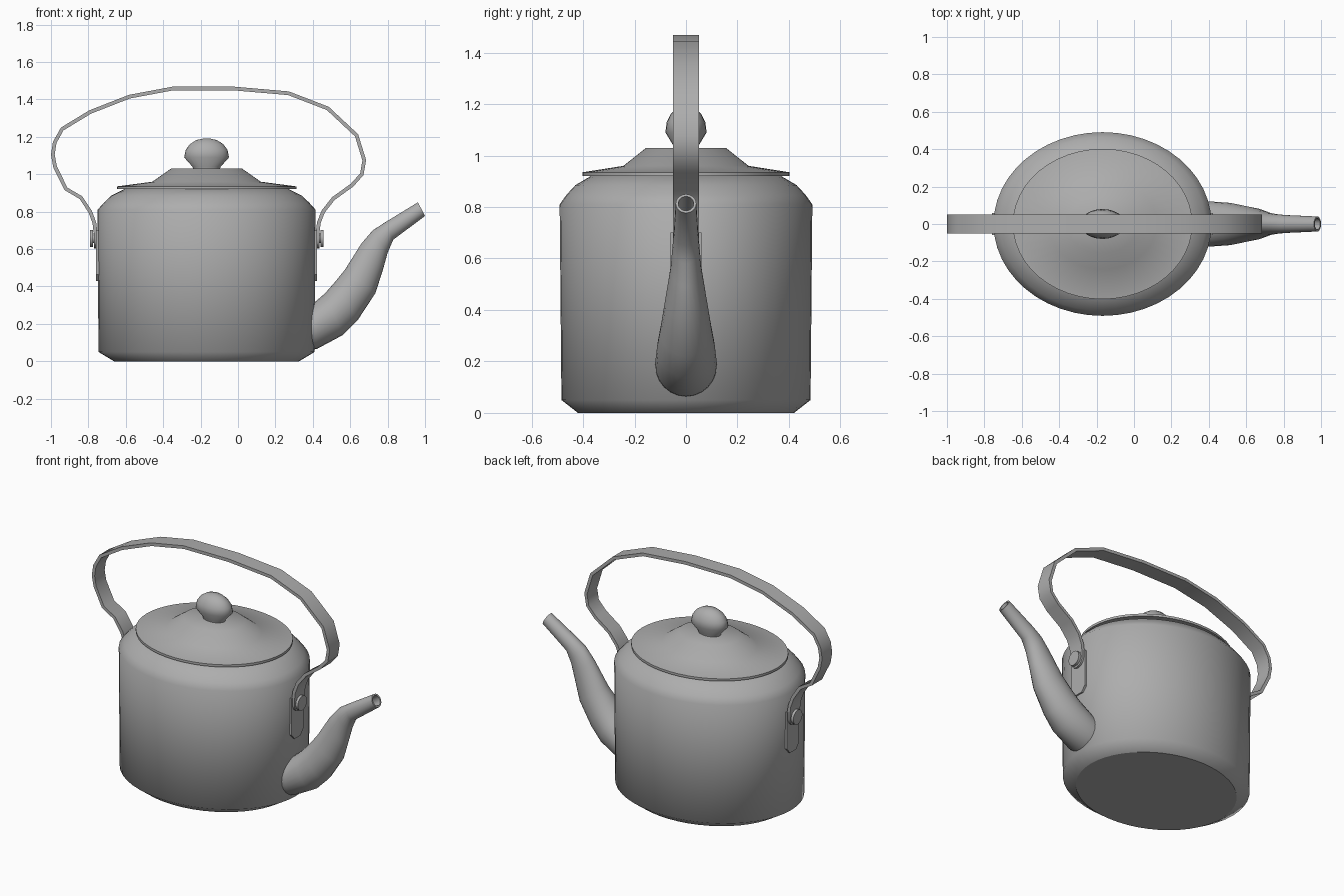
import bpy, bmesh, math
from mathutils import Vector

if "Cube" in bpy.data.objects:
    bpy.data.objects.remove(bpy.data.objects["Cube"])

CX = -0.168  # centre of the oval body
TAU = math.tau

# Dark grey metal
metal = bpy.data.materials.new("dark_metal")
metal.diffuse_color = (0.42, 0.42, 0.42, 1)
metal.use_nodes = True
metal.node_tree.nodes["Principled BSDF"].inputs["Base Color"].default_value = metal.diffuse_color


def make(name, verts, faces, angle=None):
    me = bpy.data.meshes.new(name)
    me.from_pydata(verts, [], faces)
    me.materials.append(metal)
    bm = bmesh.new()
    bm.from_mesh(me)
    bmesh.ops.recalc_face_normals(bm, faces=bm.faces)
    bm.to_mesh(me)
    bm.free()
    ob = bpy.data.objects.new(name, me)
    bpy.context.collection.objects.link(ob)
    if angle:
        bpy.ops.object.select_all(action='DESELECT')
        bpy.context.view_layer.objects.active = ob
        ob.select_set(True)
        bpy.ops.object.shade_smooth_by_angle(angle=math.radians(angle))
    return ob


def loft(name, rings, angle=None):
    """Skin equal-sized closed rings and cap both ends."""
    n = len(rings[0])
    verts = [v for r in rings for v in r]
    faces = [(i * n + j, i * n + (j + 1) % n, (i + 1) * n + (j + 1) % n, (i + 1) * n + j)
             for i in range(len(rings) - 1) for j in range(n)]
    faces += [tuple(range(n))[::-1], tuple(range(len(verts) - n, len(verts)))]
    return make(name, verts, faces, angle)


def oval_lathe(name, profile, n, angle):
    """Profile rows are (x radius, y radius, z)."""
    return loft(name, [[(CX + rx * math.cos(TAU * j / n), ry * math.sin(TAU * j / n), z)
                        for j in range(n)] for rx, ry, z in profile], angle)


def x_prism(name, outline, x0, x1, angle=None):
    """Extrude a (y, z) outline along x."""
    return loft(name, [[(x, y, z) for y, z in outline] for x in (x0, x1)], angle)


# Body, with a flat base and otherwise soft edges
body = oval_lathe("body", [(0.495, 0.42, 0), (0.578, 0.484, 0.05), (0.583, 0.491, 0.81),
                           (0.55, 0.465, 0.847), (0.51, 0.43, 0.885), (0.43, 0.362, 0.925)], 48, 70)
body.data.polygons[-2].use_smooth = False

# Lid with thin overhanging rim
oval_lathe("lid", [(0.42, 0.35, 0.925), (0.48, 0.402, 0.92), (0.48, 0.402, 0.935),
                   (0.29, 0.243, 0.96), (0.19, 0.155, 1.03)], 48, 45)

# Knob
oval_lathe("lid_knob", [(0.07, 0.048, 1.02), (0.075, 0.05, 1.04), (0.12, 0.08, 1.09),
                        (0.112, 0.075, 1.13), (0.09, 0.06, 1.16), (0.055, 0.037, 1.183),
                        (0.012, 0.008, 1.192)], 24, 60)

# Spout: each section is upper point, lower point, half width in y
sections = [((0.36, 0.28), (0.36, 0.06), 0.118), ((0.415, 0.32), (0.42, 0.065), 0.12),
            ((0.465, 0.363), (0.56, 0.14), 0.113), ((0.515, 0.42), (0.64, 0.22), 0.1),
            ((0.57, 0.487), (0.735, 0.365), 0.083), ((0.66, 0.63), (0.775, 0.49), 0.06),
            ((0.72, 0.70), (0.80, 0.58), 0.053), ((0.785, 0.742), (0.83, 0.65), 0.048),
            ((0.962, 0.85), (1.0, 0.777), 0.04)]


def section_ring(sec, s=1.0, n=24):
    up, lo = Vector(sec[0]), Vector(sec[1])
    mid, half = (up + lo) / 2, (up - lo) / 2 * s
    return [(mid.x + half.x * math.cos(TAU * j / n), sec[2] * s * math.sin(TAU * j / n),
             mid.y + half.y * math.cos(TAU * j / n)) for j in range(n)]


loft("spout", [section_ring(s) for s in sections]
     + [section_ring(s, 0.75) for s in sections[:3:-1]], 45)

# Handle: flat metal strap swept along a path in the xz plane
path = [Vector(p) for p in (
    (-0.762, 0.69), (-0.768, 0.74), (-0.79, 0.80), (-0.84, 0.875), (-0.92, 0.922),
    (-0.978, 1.04), (-0.99, 1.105), (-0.98, 1.17), (-0.94, 1.242), (-0.79, 1.333),
    (-0.58, 1.415), (-0.35, 1.458), (-0.03, 1.459), (0.27, 1.433), (0.48, 1.352),
    (0.634, 1.208), (0.675, 1.075), (0.662, 1.0), (0.61, 0.942), (0.51, 0.87),
    (0.455, 0.80), (0.432, 0.74), (0.426, 0.69))]
rings = []
for i, p in enumerate(path):
    t = (path[min(i + 1, len(path) - 1)] - path[max(i - 1, 0)]).normalized()
    o = Vector((-t.y, t.x)) * 0.01
    rings.append([(p.x + o.x * a, 0.051 * b, p.y + o.y * a)
                  for a, b in ((-1, -1), (1, -1), (1, 1), (-1, 1))])
loft("handle", rings, 45)

# Mounts on both sides: plate, rounded strap end and rivet
plate = [(-0.06, 0.70), (0.06, 0.70), (0.06, 0.465), (0.03, 0.43), (-0.03, 0.43), (-0.06, 0.465)]
tab = [(0.051, 0.70), (-0.051, 0.70)] + [
    (-0.051 * math.cos(math.pi * k / 10), 0.655 - 0.051 * math.sin(math.pi * k / 10))
    for k in range(11)]


def disc(r, n=20):
    return [(r * math.cos(TAU * k / n), 0.657 + r * math.sin(TAU * k / n)) for k in range(n)]


for side, s in (("right", 1), ("left", -1)):
    x_prism(side + "_plate", plate, CX + s * 0.56, CX + s * 0.59)
    x_prism(side + "_handle_end", tab, CX + s * 0.587, CX + s * 0.603, 30)
    x_prism(side + "_rivet_pin", disc(0.025), CX + s * 0.58, CX + s * 0.612, 30)
    x_prism(side + "_rivet_head", disc(0.046), CX + s * 0.608, CX + s * 0.624, 30)
